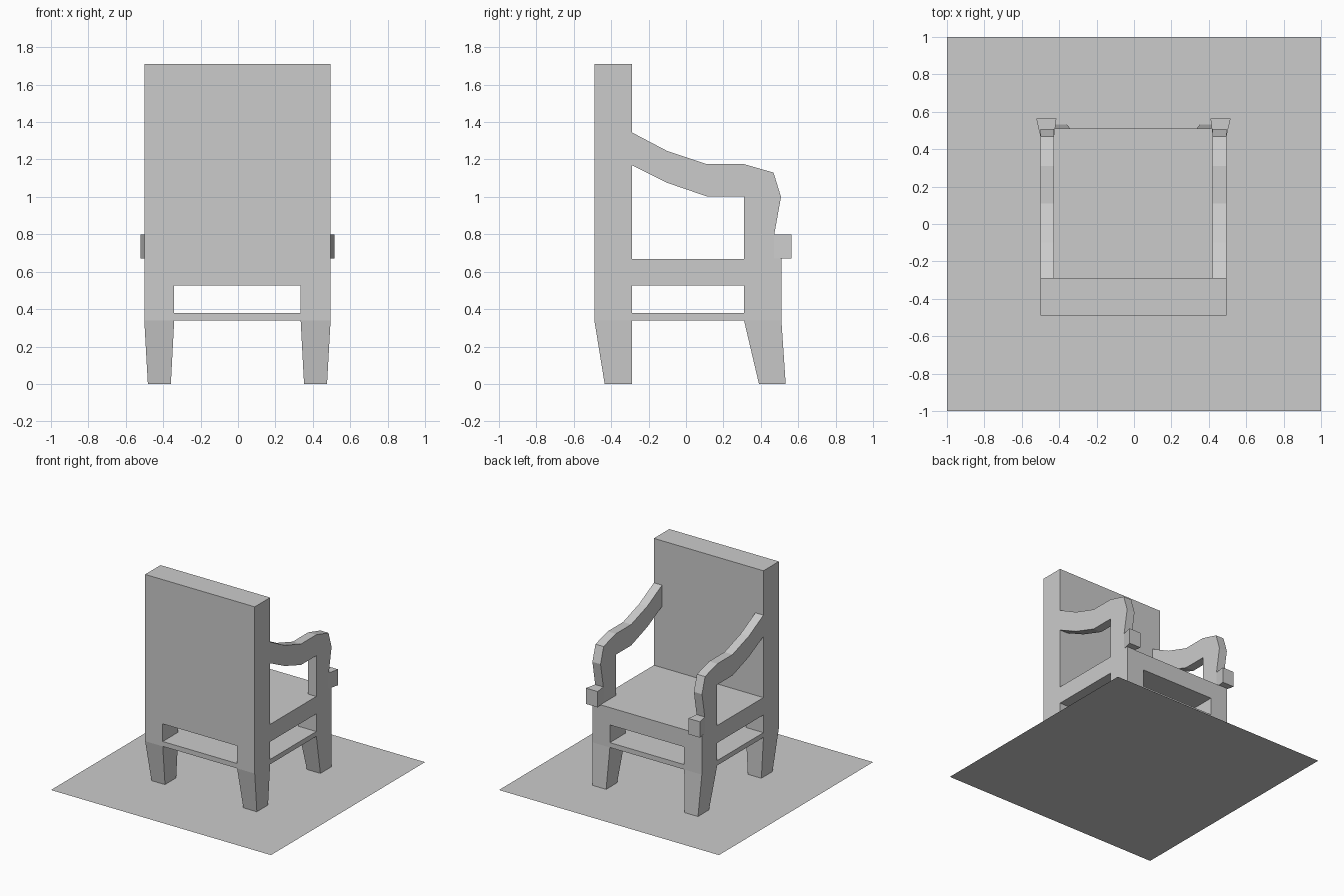
import bpy, bmesh

if "Cube" in bpy.data.objects:
    bpy.data.objects.remove(bpy.data.objects["Cube"])

CX = -0.003  # chair sits a hair left of the ground centre


def make_object(name, bm, mirror=False):
    bmesh.ops.recalc_face_normals(bm, faces=bm.faces)
    mesh = bpy.data.meshes.new(name)
    bm.to_mesh(mesh)
    bm.free()
    ob = bpy.data.objects.new(name, mesh)
    ob.location.x = CX
    bpy.context.collection.objects.link(ob)
    if mirror:
        mod = ob.modifiers.new("Mirror", 'MIRROR')
        mod.use_axis[0] = True
        mod.use_mirror_merge = False
    return ob


def loft(name, rings, mirror=False):
    """Skin a stack of equal-length point rings and cap both ends."""
    bm = bmesh.new()
    loops = [[bm.verts.new(p) for p in ring] for ring in rings]
    n = len(loops[0])
    for a, b in zip(loops, loops[1:]):
        for i in range(n):
            j = (i + 1) % n
            bm.faces.new((a[i], a[j], b[j], b[i]))
    bm.faces.new(loops[0])
    bm.faces.new(loops[-1])
    return make_object(name, bm, mirror)


def level(x0, x1, y0, y1, z):
    return [(x0, y0, z), (x1, y0, z), (x1, y1, z), (x0, y1, z)]


def block(name, x0, x1, y0, y1, z0, z1, mirror=False):
    return loft(name, [level(x0, x1, y0, y1, z) for z in (z0, z1)], mirror)


W, IN = 0.498, 0.338             # outer half width, inner edge of the legs
BACK, BACK_IN = -0.49, -0.29     # depth of the back
FRONT_IN, FRONT = 0.31, 0.51     # depth of the front legs

# Floor plate
bm = bmesh.new()
bmesh.ops.create_grid(bm, x_segments=1, y_segments=1, size=1.0)
make_object("floor_plate", bm).location.x = 0

# Tall back, seat and lower shelf
block("backrest", -W, W, BACK, BACK_IN, 0.525, 1.71)
block("seat", -W, W, BACK_IN, FRONT, 0.525, 0.668)
block("lower_shelf", -W, W, BACK, FRONT, 0.34, 0.38)

# Leg uprights between shelf and seat, with tapered feet below
for side, y0, y1, foot0, foot1 in (("back", BACK, BACK_IN, -0.435, -0.29),
                                   ("front", FRONT_IN, FRONT, 0.39, 0.533)):
    block(side + "_uprights", IN, W, y0, y1, 0.38, 0.525, mirror=True)
    loft(side + "_legs", [level(0.356, 0.479, foot0, foot1, 0.0),
                          level(IN, W, y0, y1, 0.34)], mirror=True)

# Curved arms with front posts, from a side profile (y, z)
profile = [(-0.29, 1.345), (-0.10, 1.245), (0.11, 1.175), (0.31, 1.175),
           (0.468, 1.13), (0.508, 1.0), (0.472, 0.80), (0.51, 0.668),
           (0.31, 0.668), (0.31, 1.003), (0.11, 1.003), (-0.10, 1.075),
           (-0.29, 1.17)]
loft("armrests", [[(x, y, z) for y, z in profile] for x in (0.424, W)], mirror=True)

# Flared blocks at the foot of the arm posts
loft("arm_blocks", [[(x0, y, 0.67), (x1, y, 0.67), (x1, y, 0.80), (x0, y, 0.80)]
                    for x0, x1, y in ((0.424, W, 0.47), (0.412, 0.519, 0.563))],
     mirror=True)
